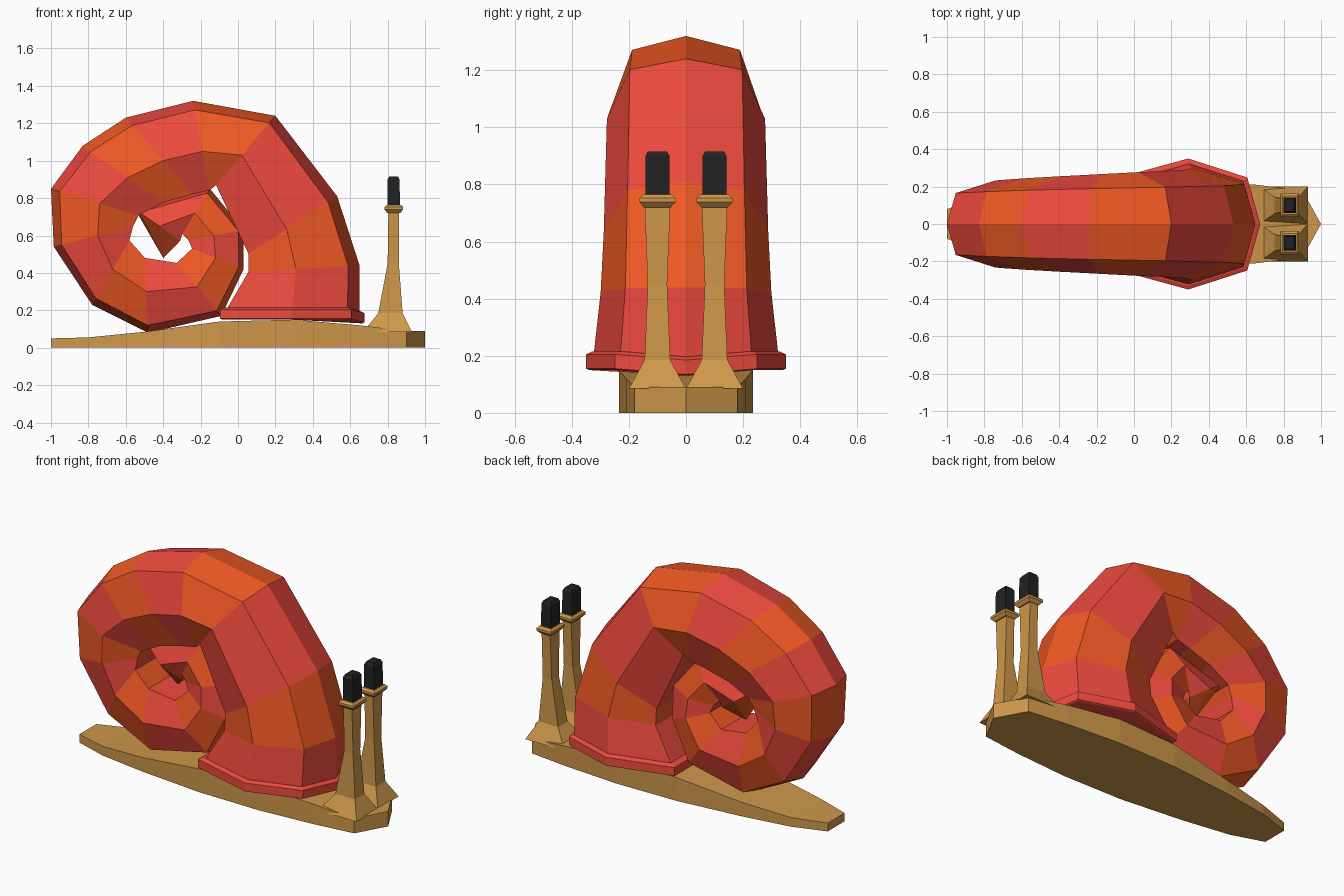
import bpy, bmesh
from mathutils import Vector

if "Cube" in bpy.data.objects:
    bpy.data.objects.remove(bpy.data.objects["Cube"])


def material(name, rgb):
    m = bpy.data.materials.new(name)
    m.diffuse_color = (*rgb, 1)
    m.use_nodes = True
    m.node_tree.nodes["Principled BSDF"].inputs["Base Color"].default_value = m.diffuse_color
    return m


RED = material("shell_red", (0.85, 0.068, 0.047))
ORANGE = material("shell_orange", (0.88, 0.10, 0.018))
TAN = material("skin_tan", (0.62, 0.31, 0.068))
BLACK = material("eye_black", (0.016, 0.016, 0.016))


def loft(name, rings, mats):
    """Skin closed rings in order; segments cycle through the materials."""
    bm = bmesh.new()
    rows = [[bm.verts.new(p) for p in ring] for ring in rings]
    n = len(rows[0])
    for i, (a, b) in enumerate(zip(rows, rows[1:])):
        for k in range(n):
            f = bm.faces.new((a[k], a[(k + 1) % n], b[(k + 1) % n], b[k]))
            f.material_index = i % len(mats)
    bm.faces.new(rows[0][::-1])
    bm.faces.new(rows[-1])
    bmesh.ops.remove_doubles(bm, verts=bm.verts, dist=0.0005)
    bmesh.ops.recalc_face_normals(bm, faces=bm.faces)
    me = bpy.data.meshes.new(name)
    bm.to_mesh(me)
    bm.free()
    for m in mats:
        me.materials.append(m)
    ob = bpy.data.objects.new(name, me)
    bpy.context.collection.objects.link(ob)
    return ob


def shell_section(cx, cz, ox, oz, w, inner):
    """Seven-sided whorl section: ridge, shoulders, widest points, flat inside."""
    c = Vector((cx, 0, cz))
    r = Vector((ox, 0, oz)) - c
    shape = [(1, 0), (0.82, 0.71), (0, 1), (-inner, 0.7),
             (-inner, -0.7), (0, -1), (0.82, -0.71)]
    return [c + r * a + Vector((0, w * b, 0)) for a, b in shape]


# Coiled shell: section centre x, z and outer ridge x, z from mouth to core
spiral = [
    (0.29, 0.19, 0.65, 0.19), (0.31, 0.42, 0.65, 0.44),
    (0.26, 0.635, 0.53, 0.81), (0.02, 1.03, 0.20, 1.24),
    (-0.19, 1.05, -0.24, 1.32), (-0.40, 1.00, -0.60, 1.23),
    (-0.59, 0.91, -0.83, 1.08), (-0.74, 0.77, -1.00, 0.85),
    (-0.75, 0.60, -0.985, 0.54), (-0.67, 0.42, -0.78, 0.23),
    (-0.49, 0.30, -0.48, 0.08), (-0.22, 0.325, -0.09, 0.17),
    (-0.12, 0.48, 0.03, 0.42), (-0.13, 0.60, 0.03, 0.63),
    (-0.23, 0.72, -0.15, 0.85), (-0.42, 0.65, -0.55, 0.74),
]
rings = []
for i, s in enumerate(spiral):
    width = 0.325 if i == 0 else 0.31 - 0.011 * i
    rings.append(shell_section(*s, width, 1.0 if i == 0 else 0.74 + 0.008 * i))
rings.append([Vector((-0.40, 0, 0.48))] * 7)
loft("shell", rings, [RED, ORANGE])


# Lip around the shell mouth
def lip_ring(z, grow):
    ring = shell_section(0.29, z, 0.665 + grow, z, 0.34 + grow, 1.0)
    ring[0].z -= 0.02
    return ring


loft("shell_lip", [lip_ring(0.15, 0.0), lip_ring(0.155, 0.01),
                   lip_ring(0.205, 0.01), lip_ring(0.215, -0.01)], [RED])

# Foot and head: x, half width, top height
foot = [(-1.0, 0.08, 0.05), (-0.8, 0.145, 0.055), (-0.5, 0.19, 0.085),
        (-0.1, 0.23, 0.14), (0.3, 0.235, 0.15), (0.65, 0.21, 0.12),
        (0.9, 0.18, 0.09), (1.0, 0.0, 0.09)]
loft("body", [[(x, -w, 0), (x, w, 0), (x, w, z), (x, 0, z), (x, -w, z)]
              for x, w, z in foot], [TAN])


def square(x, y, hx, hy, z):
    return [(x - hx, y - hy, z), (x + hx, y - hy, z),
            (x + hx, y + hy, z), (x - hx, y + hy, z)]


# Paired eye stalks, collars and eyes
for side, y in (("right", -0.1), ("left", 0.1)):
    loft("eye_stalk_" + side, [
        square(0.80, y, 0.13, 0.10, 0.085), square(0.815, y, 0.065, 0.045, 0.185),
        square(0.83, y, 0.03, 0.034, 0.45), square(0.832, y, 0.028, 0.045, 0.73),
    ], [TAN])
    loft("eye_collar_" + side, [
        square(0.833, y, 0.034, 0.047, 0.72), square(0.833, y, 0.05, 0.063, 0.738),
        square(0.833, y, 0.05, 0.063, 0.752), square(0.833, y, 0.038, 0.05, 0.764),
    ], [TAN])
    loft("eye_" + side, [
        square(0.833, y, 0.034, 0.042, 0.755), square(0.831, y, 0.032, 0.042, 0.90),
        square(0.831, y, 0.024, 0.033, 0.916),
    ], [BLACK])
